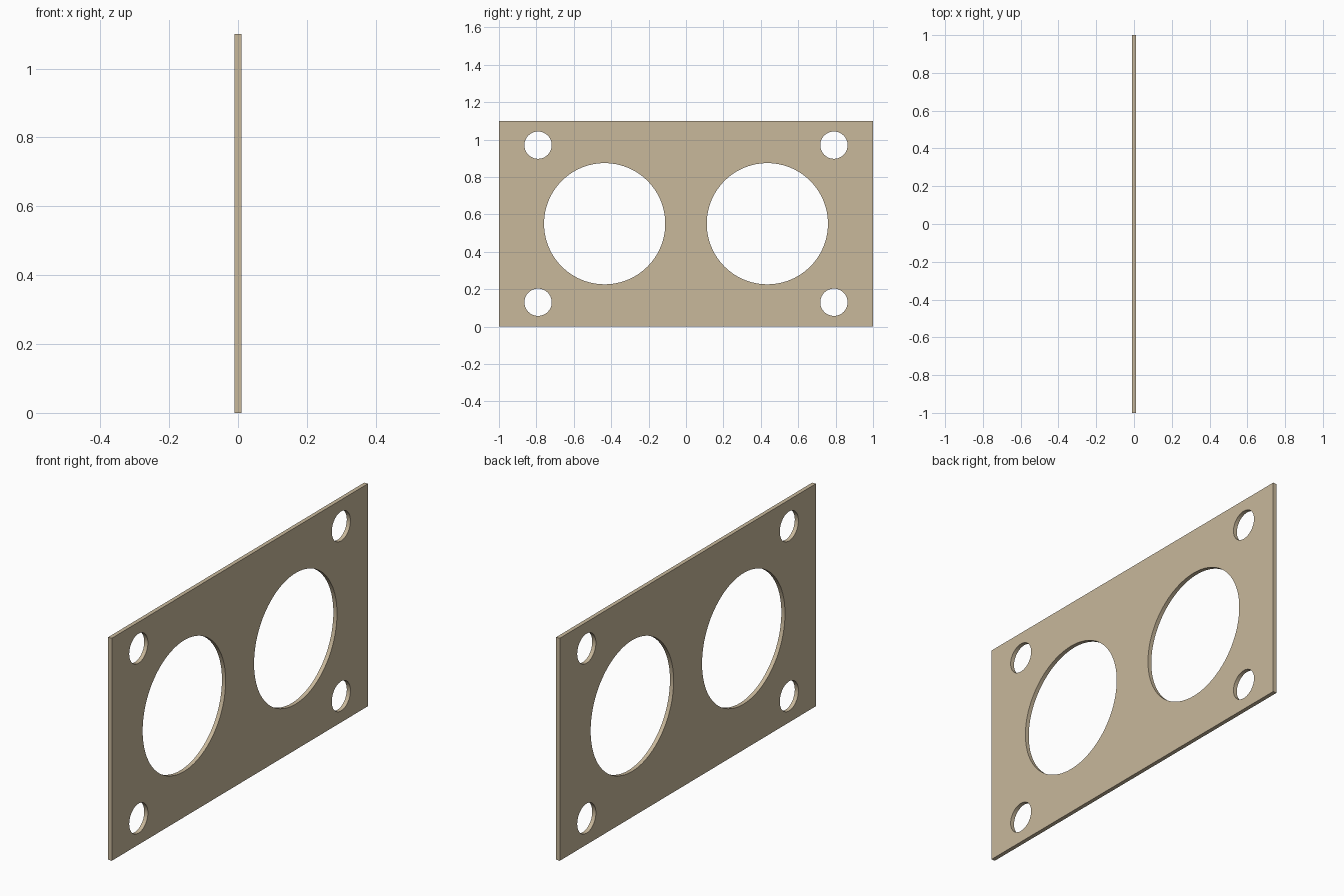
import bpy, bmesh, math

if "Cube" in bpy.data.objects:
    bpy.data.objects.remove(bpy.data.objects["Cube"])

W, H, T = 2.0, 1.1, 0.02   # width (y), height (z), thickness (x)


def add_loop(curve, points):
    s = curve.splines.new('POLY')
    s.points.add(len(points) - 1)
    for p, (u, v) in zip(s.points, points):
        p.co = (u, v, 0, 1)
    s.use_cyclic_u = True


def circle(cu, cv, r, n):
    return [(cu + r * math.cos(2 * math.pi * i / n),
             cv + r * math.sin(2 * math.pi * i / n)) for i in range(n)]


# Flat outline with holes, extruded to the plate thickness
curve = bpy.data.curves.new("plate", 'CURVE')
curve.dimensions = '2D'
curve.fill_mode = 'BOTH'
curve.extrude = T / 2
add_loop(curve, [(-W / 2, 0), (W / 2, 0), (W / 2, H), (-W / 2, H)])
for side in (-1, 1):
    # Large opening
    add_loop(curve, circle(side * 0.435, H / 2, 0.324, 96))
    # Corner screw holes
    for up in (-1, 1):
        add_loop(curve, circle(side * 0.791, H / 2 + up * 0.42, 0.073, 48))

plate = bpy.data.objects.new("mounting_plate", curve)
bpy.context.collection.objects.link(plate)
# Stand upright: outline lies in the y-z plane
plate.rotation_euler = (math.pi / 2, 0, math.pi / 2)
bpy.context.view_layer.objects.active = plate
plate.select_set(True)
bpy.ops.object.convert(target='MESH')
plate = bpy.context.object
bpy.ops.object.transform_apply(location=False, rotation=True, scale=False)

# Weld caps to the rims
bm = bmesh.new()
bm.from_mesh(plate.data)
bmesh.ops.remove_doubles(bm, verts=bm.verts, dist=1e-4)
bmesh.ops.recalc_face_normals(bm, faces=bm.faces)
bmesh.ops.dissolve_limit(bm, angle_limit=0.01, verts=bm.verts, edges=bm.edges)
bm.to_mesh(plate.data)
bm.free()
bpy.ops.object.shade_smooth_by_angle(angle=math.radians(30))

mat = bpy.data.materials.new("tan")
mat.diffuse_color = (0.58, 0.48, 0.33, 1)
mat.use_nodes = True
mat.node_tree.nodes["Principled BSDF"].inputs["Base Color"].default_value = mat.diffuse_color
plate.data.materials.clear()
plate.data.materials.append(mat)
